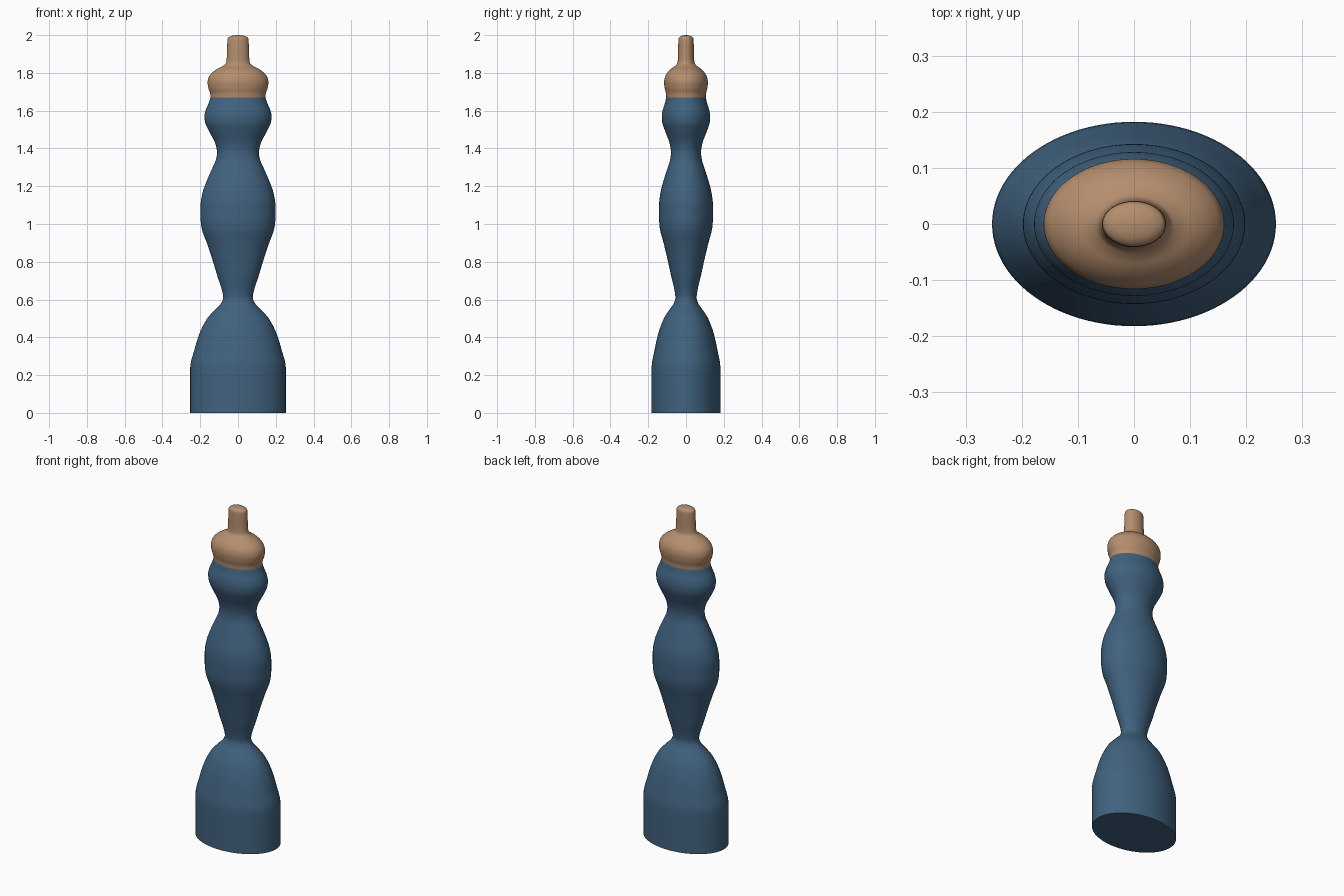
import bpy, bmesh, math

if "Cube" in bpy.data.objects:
    bpy.data.objects.remove(bpy.data.objects["Cube"])

DEPTH = 0.72      # y radius relative to x radius
SEGMENTS = 96
STEPS = 4         # subdivisions between profile points


def material(name, rgb):
    m = bpy.data.materials.new(name)
    m.diffuse_color = (*rgb, 1.0)
    m.use_nodes = True
    m.node_tree.nodes["Principled BSDF"].inputs["Base Color"].default_value = m.diffuse_color
    return m


def smooth_profile(pts):
    """Monotone cubic through (z, radius) points, so no overshoot."""
    d = [(b[1] - a[1]) / (b[0] - a[0]) for a, b in zip(pts, pts[1:])]
    m = [d[0]]
    for a, b in zip(d, d[1:]):
        m.append(2 * a * b / (a + b) if a * b > 0 else 0.0)
    m.append(d[-1])
    out = []
    for i, (p, q) in enumerate(zip(pts, pts[1:])):
        h = q[0] - p[0]
        for k in range(STEPS):
            t = k / STEPS
            r = ((2*t**3 - 3*t**2 + 1) * p[1] + (t**3 - 2*t**2 + t) * h * m[i]
                 + (3*t**2 - 2*t**3) * q[1] + (t**3 - t**2) * h * m[i + 1])
            out.append((p[0] + t * h, r))
    return out + [pts[-1]]


def lathe(name, pts, mat):
    """Closed oval turned solid."""
    bm = bmesh.new()
    rings = []
    for z, r in smooth_profile(pts):
        rings.append([bm.verts.new((r * math.cos(a), DEPTH * r * math.sin(a), z))
                      for a in (2 * math.pi * s / SEGMENTS for s in range(SEGMENTS))])
    for lo, hi in zip(rings, rings[1:]):
        for s in range(SEGMENTS):
            n = (s + 1) % SEGMENTS
            bm.faces.new((lo[s], lo[n], hi[n], hi[s]))
    bm.faces.new(rings[0][::-1])
    bm.faces.new(rings[-1])
    me = bpy.data.meshes.new(name)
    bm.to_mesh(me)
    bm.free()
    me.materials.append(mat)
    ob = bpy.data.objects.new(name, me)
    bpy.context.collection.objects.link(ob)
    bpy.ops.object.select_all(action='DESELECT')
    ob.select_set(True)
    bpy.context.view_layer.objects.active = ob
    bpy.ops.object.shade_smooth_by_angle(angle=math.radians(40))
    return ob


blue = material("slate_blue", (0.052, 0.122, 0.212))
tan = material("warm_tan", (0.46, 0.27, 0.155))

# Turned body: flared base, narrow waist, belly, neck and collar
lathe("turned_body", [
    (0, .253), (.24, .253), (.33, .232), (.42, .204), (.50, .163),
    (.55, .118), (.58, .09), (.61, .078), (.65, .085), (.72, .108),
    (.80, .132), (.90, .165), (.98, .193), (1.03, .198), (1.10, .198),
    (1.16, .189), (1.22, .169), (1.30, .134), (1.35, .114), (1.38, .111),
    (1.42, .118), (1.50, .158), (1.54, .175), (1.57, .178), (1.60, .172),
    (1.64, .155), (1.67, .145)], blue)

# Shouldered cap with a slim knob on top
lathe("cap_and_knob", [
    (1.67, .145), (1.69, .147), (1.72, .157), (1.75, .161), (1.775, .156),
    (1.80, .138), (1.82, .112), (1.835, .083), (1.85, .065), (1.87, .060),
    (1.92, .058), (1.975, .056), (1.985, .053), (1.993, .042), (1.998, .024),
    (2.0, .004)], tan)
